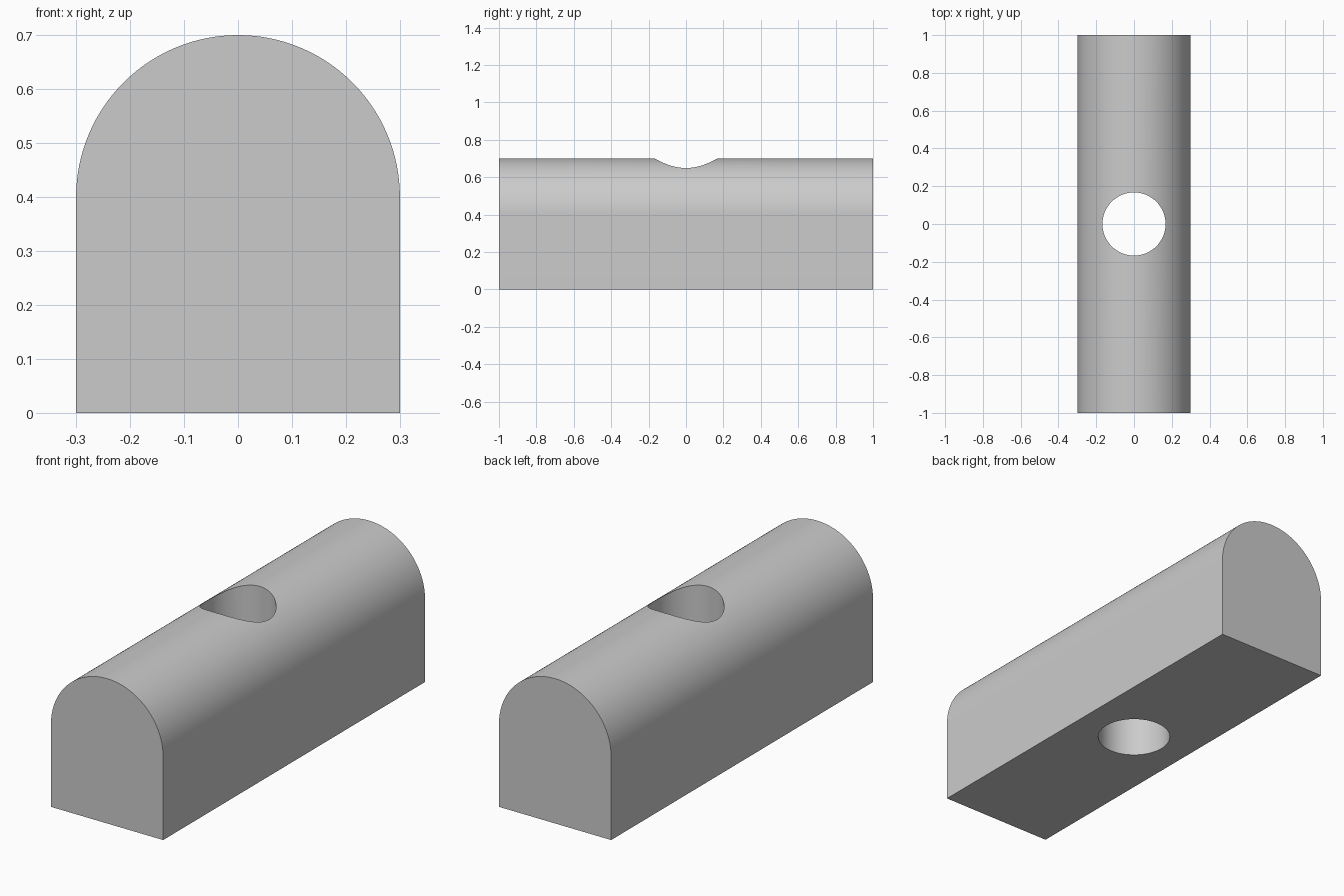
import bpy, bmesh, math

cube = bpy.data.objects.get("Cube")
if cube:
    bpy.data.objects.remove(cube, do_unlink=True)

HALF_WIDTH, HALF_LENGTH, SPRING_HEIGHT = 0.3, 1.0, 0.4
HOLE_RADIUS = 0.167
ARC_STEPS = 64

grey = bpy.data.materials.new("plain grey")
grey.use_nodes = True
colour = (0.6, 0.6, 0.6, 1)
grey.diffuse_color = colour
grey.node_tree.nodes["Principled BSDF"].inputs["Base Color"].default_value = colour


def add_object(name, bm):
    bmesh.ops.recalc_face_normals(bm, faces=bm.faces)
    mesh = bpy.data.meshes.new(name)
    bm.to_mesh(mesh)
    bm.free()
    mesh.materials.append(grey)
    obj = bpy.data.objects.new(name, mesh)
    bpy.context.collection.objects.link(obj)
    return obj


# Round-topped bar: arched profile extruded along its length
profile = [(-HALF_WIDTH, 0), (HALF_WIDTH, 0)]
for i in range(ARC_STEPS + 1):
    a = math.pi * i / ARC_STEPS
    profile.append((HALF_WIDTH * math.cos(a), SPRING_HEIGHT + HALF_WIDTH * math.sin(a)))
bm = bmesh.new()
end = bm.faces.new([bm.verts.new((x, -HALF_LENGTH, z)) for x, z in profile])
extruded = bmesh.ops.extrude_face_region(bm, geom=[end], use_keep_orig=True)["geom"]
bmesh.ops.translate(bm, vec=(0, 2 * HALF_LENGTH, 0),
                    verts=[v for v in extruded if isinstance(v, bmesh.types.BMVert)])
bar = add_object("arched_bar", bm)

# Round hole straight down through the middle
bm = bmesh.new()
bmesh.ops.create_cone(bm, cap_ends=True, segments=96, radius1=HOLE_RADIUS,
                      radius2=HOLE_RADIUS, depth=3)
cutter = add_object("hole_cutter", bm)
cutter.hide_render = True

cut = bar.modifiers.new("hole", 'BOOLEAN')
cut.operation = 'DIFFERENCE'
cut.solver = 'EXACT'
cut.object = cutter

bpy.ops.object.select_all(action='DESELECT')
bpy.context.view_layer.objects.active = bar
bar.select_set(True)
bpy.ops.object.modifier_apply(modifier=cut.name)
bpy.data.objects.remove(cutter, do_unlink=True)

# Smooth curves, crisp rims and ends
bpy.ops.object.shade_smooth_by_angle(angle=math.radians(30))
